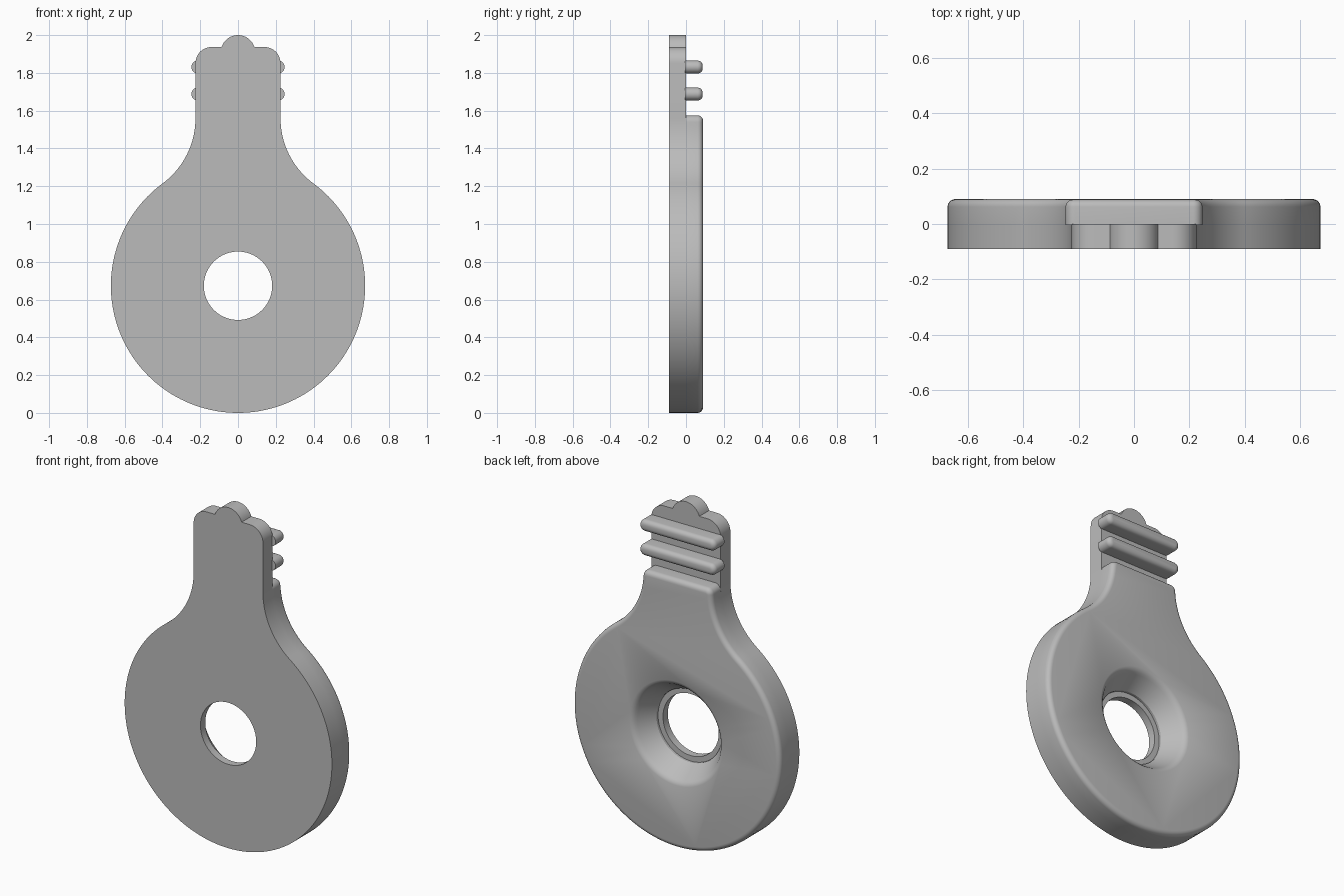
import bpy, bmesh
from math import sin, cos, pi, atan2, sqrt

if "Cube" in bpy.data.objects:
    bpy.data.objects.remove(bpy.data.objects["Cube"])

grey = bpy.data.materials.new("plain_grey")
grey.use_nodes = True
COLOUR = (0.5, 0.5, 0.5, 1)
grey.diffuse_color = COLOUR
grey.node_tree.nodes["Principled BSDF"].inputs["Base Color"].default_value = COLOUR

R = 0.673          # disc radius and centre height
NECK = 0.225       # half width of the neck
FILLET = 0.43      # radius of the neck fillet
HALF = 0.09        # half of the thickness


def arc(cx, cz, r, a, b, n):
    return [(cx + r * cos(a + (b - a) * i / n), cz + r * sin(a + (b - a) * i / n))
            for i in range(n + 1)]


def mirrored(right):
    """Close a right-hand outline, running bottom to top, across x = 0."""
    return right + [(-x, z) for x, z in reversed(right) if x > 1e-5]


def make_object(name, bm):
    bmesh.ops.recalc_face_normals(bm, faces=bm.faces)
    mesh = bpy.data.meshes.new(name)
    bm.to_mesh(mesh)
    bm.free()
    mesh.materials.append(grey)
    ob = bpy.data.objects.new(name, mesh)
    bpy.context.collection.objects.link(ob)
    return ob


def slab(name, outline, y0, y1, rounding=0):
    """Extrude an x-z outline along y and round its rear edge."""
    bm = bmesh.new()
    face = bm.faces.new([bm.verts.new((x, y0, z)) for x, z in outline])
    moved = bmesh.ops.extrude_face_region(bm, geom=[face], use_keep_orig=True)["geom"]
    for v in moved:
        if isinstance(v, bmesh.types.BMVert):
            v.co.y = y1
    bmesh.ops.recalc_face_normals(bm, faces=bm.faces)
    if rounding:
        rear = [e for e in bm.edges if all(abs(v.co.y - y1) < 1e-5 for v in e.verts)]
        bmesh.ops.bevel(bm, geom=rear, offset=rounding, segments=5,
                        profile=0.5, affect='EDGES')
    return make_object(name, bm)


def lathe(name, profile, n=72):
    """Closed solid turned about the y axis through the disc centre."""
    bm = bmesh.new()
    rings = [[bm.verts.new((r * cos(2 * pi * i / n), y, R + r * sin(2 * pi * i / n)))
              for i in range(n)] for r, y in profile]
    for a, b in zip(rings, rings[1:]):
        for i in range(n):
            j = (i + 1) % n
            bm.faces.new((a[i], a[j], b[j], b[i]))
    bm.faces.new(rings[0])
    bm.faces.new(rings[-1])
    return make_object(name, bm)


def activate(ob):
    bpy.ops.object.select_all(action='DESELECT')
    ob.select_set(True)
    bpy.context.view_layer.objects.active = ob


def combine(ob, other, operation):
    mod = ob.modifiers.new(operation.title(), 'BOOLEAN')
    mod.operation, mod.solver, mod.object = operation, 'EXACT', other
    activate(ob)
    bpy.ops.object.modifier_apply(modifier=mod.name)
    bpy.data.objects.remove(other)


# Disc side and the concave fillet that runs up into the neck
fx = NECK + FILLET
fz = R + sqrt((R + FILLET) ** 2 - fx ** 2)
tangent = atan2(fz - R, fx)
flank = arc(0, R, R, -pi / 2, tangent, 64) + arc(fx, fz, FILLET, tangent + pi, pi, 20)[1:]

# Front plate: full outline with rounded shoulders and a round tip
tip_r, shoulder = 0.091, 0.085
tip_z = 2 - tip_r
start = atan2(1.937 - tip_z, 0.087)
plate = slab("front_plate", mirrored(
    flank + arc(NECK - shoulder, 1.937 - shoulder, shoulder, 0, pi / 2, 12)
    + arc(0, tip_z, tip_r, start, pi / 2, 12)), -HALF, 0)

# Thick rear body that stops partway up the neck
top, corner = 1.575, 0.036
body = slab("body", mirrored(
    [p for p in flank if p[1] < top - corner - 0.002]
    + arc(NECK - corner, top - corner, corner, 0, pi / 2, 8)), 0, HALF, 0.028)
combine(body, plate, 'UNION')

# Through hole, ledge and conical recess with a softened rim
rim = [(0.272, 0.062), (0.28, 0.074), (0.29, 0.083), (0.305, HALF), (0.305, 0.15)]
hole = lathe("hole_cutter", [(0.181, -0.15), (0.181, -0.045), (0.213, -0.045),
                             (0.213, -0.03)] + rim)
hole.hide_render = True
combine(body, hole, 'DIFFERENCE')

# Grip bars across the back of the neck
bar_r, reach = 0.034, 0.247 - 0.034
parts = [body]
for label, z in (("lower", 1.688), ("upper", 1.831)):
    outline = arc(reach, z, bar_r, -pi / 2, pi / 2, 16)
    parts.append(slab(label + "_grip_bar", mirrored(outline), -0.004, HALF - 0.002, 0.026))

for ob in parts:
    activate(ob)
    bpy.ops.object.shade_smooth_by_angle(angle=pi / 6)
